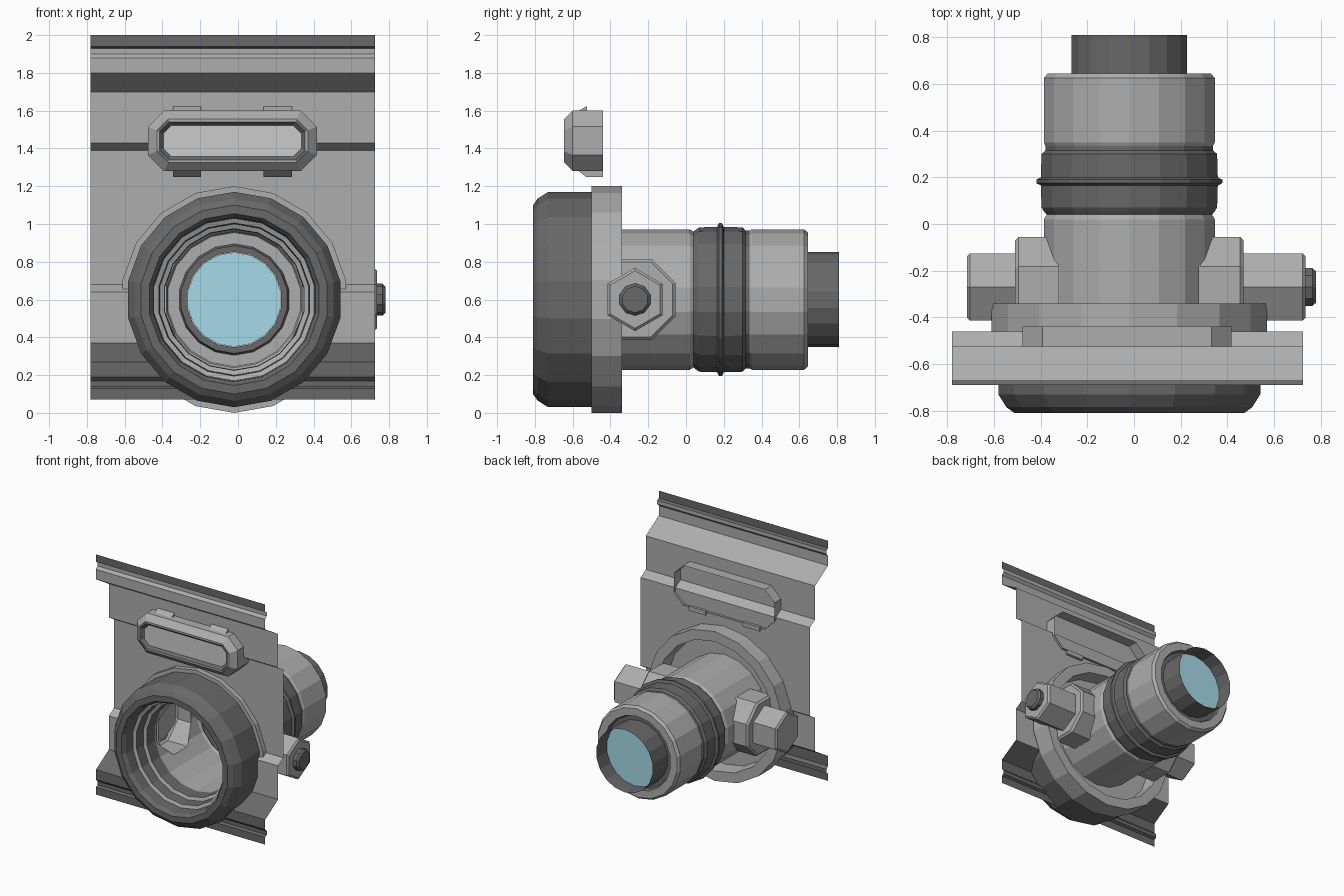
import bpy, bmesh, math
from mathutils import Vector

if "Cube" in bpy.data.objects:
    bpy.data.objects.remove(bpy.data.objects["Cube"])

CX, CZ, SIDES = -0.02, 0.60, 18     # lens axis and its side count


def material(name, rgb):
    m = bpy.data.materials.new(name)
    m.diffuse_color = (*rgb, 1)
    m.use_nodes = True
    m.node_tree.nodes["Principled BSDF"].inputs["Base Color"].default_value = m.diffuse_color
    return m


GREY = material("mid_grey", (0.42, 0.42, 0.42))
DARK = material("dark_grey", (0.14, 0.14, 0.14))
LIGHT = material("light_grey", (0.62, 0.62, 0.62))
GLASS = material("glass_blue", (0.38, 0.70, 0.81))


def loft(name, rings, closed=True, start=False, end=False, mat=GREY):
    """Skin a list of equal-length point rings, optionally capping the ends."""
    bm = bmesh.new()
    vs = [[bm.verts.new(p) for p in ring] for ring in rings]
    n = len(rings[0])
    for a, b in zip(vs, vs[1:]):
        for i in range(n if closed else n - 1):
            j = (i + 1) % n
            bm.faces.new((a[i], a[j], b[j], b[i]))
    if start:
        bm.faces.new(vs[0])
    if end:
        bm.faces.new(vs[-1])
    bmesh.ops.recalc_face_normals(bm, faces=bm.faces)
    me = bpy.data.meshes.new(name)
    bm.to_mesh(me)
    bm.free()
    ob = bpy.data.objects.new(name, me)
    bpy.context.collection.objects.link(ob)
    me.materials.append(mat)
    return ob


def paint(ob, mat, test):
    """Give a second material to faces whose centre passes the test."""
    ob.data.materials.append(mat)
    for p in ob.data.polygons:
        if test(p.center):
            p.material_index = 1


def radius(c):
    return math.hypot(c.x - CX, c.z - CZ)


def cut_hole(ob, centre, dirs, apothem):
    """Cut a polygonal hole through a sheet and drop the faces inside it."""
    bm = bmesh.new()
    bm.from_mesh(ob.data)
    for d in dirs:
        bmesh.ops.bisect_plane(bm, geom=bm.verts[:] + bm.edges[:] + bm.faces[:],
                               plane_co=centre + d * apothem, plane_no=d, dist=1e-5)
    inside = [f for f in bm.faces
              if all((f.calc_center_median() - centre).dot(d) < apothem for d in dirs)]
    bmesh.ops.delete(bm, geom=inside, context='FACES')
    bm.to_mesh(ob.data)
    bm.free()


def circle_y(y, r):
    return [(CX + r * math.sin(2 * math.pi * i / SIDES), y,
             CZ + r * math.cos(2 * math.pi * i / SIDES)) for i in range(SIDES)]


def lathe(name, profile, mat=GREY):
    return loft(name, [circle_y(y, r) for y, r in profile], mat=mat)


def ring_x(x, r, n, phase=0.0):
    ang = [2 * math.pi * (i + phase) / n for i in range(n)]
    return [(x, -0.27 + r * math.sin(a), CZ + r * math.cos(a)) for a in ang]


# folded sheet panel, mirrored about its mid height, with a lens opening
half = [(-0.69, 2.0), (-0.69, 1.94), (-0.67, 1.93), (-0.67, 1.90), (-0.69, 1.88),
        (-0.69, 1.80), (-0.525, 1.70), (-0.525, 1.43), (-0.46, 1.39)]
prof = half + [(y, 2.07 - z) for y, z in reversed(half)]
panel = loft("wall_panel", [[(x, y, z) for y, z in prof] for x in (-0.78, 0.725)],
             closed=False)
paint(panel, DARK, lambda c: c.z > 1.932 or c.z < 0.36)
cut_hole(panel, Vector((CX, 0, CZ)),
         [Vector((math.sin(a), 0, math.cos(a))) for a in
          (2 * math.pi * (k + 0.5) / SIDES for k in range(SIDES))],
         0.505 * math.cos(math.pi / SIDES))

# lens rings and barrel
ring = lathe("front_ring", [(-0.50, 0.57), (-0.73, 0.57), (-0.785, 0.535),
                            (-0.81, 0.50), (-0.81, 0.455), (-0.78, 0.435),
                            (-0.70, 0.43), (-0.69, 0.405), (-0.61, 0.40),
                            (-0.60, 0.375), (-0.50, 0.372)], DARK)
paint(ring, GREY, lambda c: radius(c) < 0.425 and
      (c.y < -0.68 or -0.608 < c.y < -0.59))
lathe("mount_flange", [(-0.50, 0.38), (-0.50, 0.60), (-0.34, 0.60), (-0.34, 0.52),
                       (-0.46, 0.51), (-0.46, 0.372)])
barrel = lathe("barrel", [
    (-0.50, 0.372), (0.02, 0.372), (0.04, 0.36), (0.055, 0.372),
    (0.07, 0.382), (0.165, 0.385), (0.175, 0.405), (0.19, 0.405),
    (0.20, 0.385), (0.30, 0.382), (0.315, 0.365), (0.335, 0.365),
    (0.35, 0.372), (0.625, 0.372), (0.645, 0.355), (0.645, 0.295),
    (0.62, 0.285), (0.62, 0.252), (0.81, 0.252)])
paint(barrel, DARK, lambda c: 0.035 < c.y < 0.335 and c.y != 0 or
      (c.y > 0.6 and radius(c) < 0.292))
cut_hole(barrel, Vector((0, -0.27, CZ)),
         [Vector((0, math.sin(a), math.cos(a))) for a in
          (math.pi * k / 4 for k in range(8))], 0.214)

# rear glass
loft("rear_glass", [circle_y(0.68, 0.25)], end=True, mat=GLASS)

# side pivots: octagonal boss seated on the barrel, with a hex bolt
for side, s, tip in (("left", -1, 0.695), ("right", 1, 0.755)):
    seat = [(CX + s * math.sqrt(0.370 ** 2 - (z - CZ) ** 2), y, z)
            for x, y, z in ring_x(0, 0.232, 8, 0.5)]
    loft(side + "_boss", [seat, ring_x(CX + s * 0.475, 0.232, 8, 0.5),
                          ring_x(CX + s * 0.49, 0.215, 8, 0.5)], end=True)
    loft(side + "_bolt", [ring_x(CX + s * 0.45, 0.167, 6),
                          ring_x(CX + s * (tip - 0.012), 0.167, 6),
                          ring_x(CX + s * tip, 0.152, 6)], start=True, end=True)
loft("bolt_stub", [ring_x(0.72, 0.085, 10), ring_x(0.765, 0.085, 10),
                   ring_x(0.78, 0.07, 10)], end=True, mat=DARK)


# octagonal frame lamp above the lens, open at the back
def oct_ring(y, hx, hz, c):
    pts = [(hx, hz - c), (hx - c, hz), (c - hx, hz), (-hx, hz - c),
           (-hx, c - hz), (c - hx, -hz), (hx - c, -hz), (hx, c - hz)]
    return [(-0.03 + x, y, 1.44 + z) for x, z in pts]


lamp = loft("lamp_frame", [oct_ring(*a) for a in (
    (-0.44, 0.447, 0.16, 0.085), (-0.60, 0.447, 0.16, 0.085),
    (-0.645, 0.40, 0.115, 0.06), (-0.645, 0.385, 0.10, 0.052),
    (-0.625, 0.365, 0.082, 0.042))])
paint(lamp, DARK, lambda c: c.y < -0.63 and abs(c.z - 1.44) < 0.096
      and abs(c.x + 0.03) < 0.378)
loft("lamp_lens", [oct_ring(-0.625, 0.365, 0.082, 0.042)], end=True, mat=LIGHT)

# clip tabs above and below the lamp
for x0 in (-0.345, 0.135):
    for s, h, back in ((-1, 0.19, -0.44), (1, 0.182, -0.525)):
        sec = [(-0.575, 0.155), (-0.53, h), (back, h), (back, 0.155)]
        loft("lamp_clip", [[(x, y, 1.44 + s * z) for y, z in sec]
                           for x in (x0, x0 + 0.15)], start=True, end=True)
